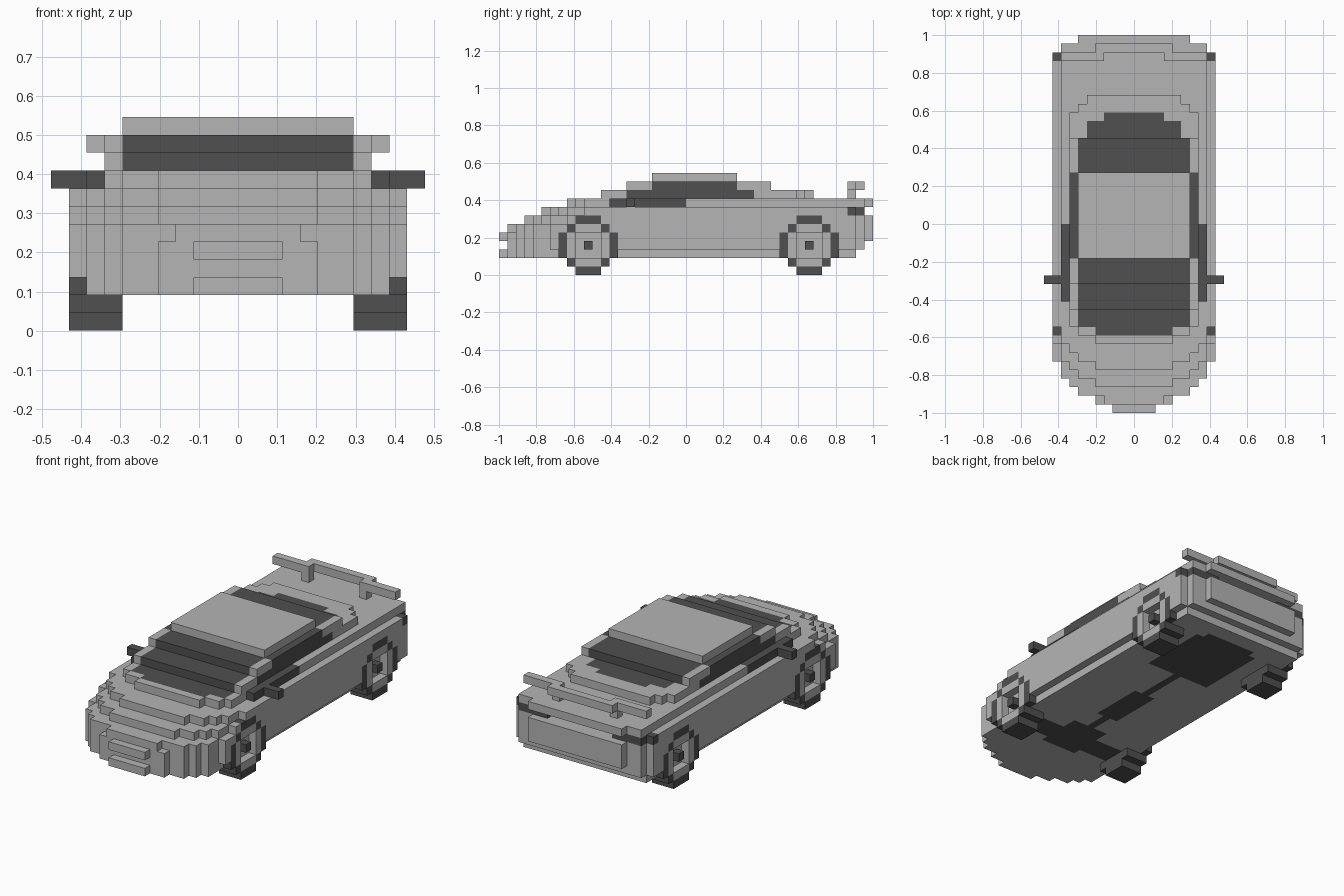
import bpy
import bmesh

cube = bpy.data.objects.get("Cube")
if cube:
    bpy.data.objects.remove(cube, do_unlink=True)

UNIT = 1 / 22          # edge of one block
cells = {}             # (x, y, z) block -> part name


def material(name, value):
    mat = bpy.data.materials.new(name)
    mat.use_nodes = True
    color = (value, value, value, 1)
    mat.diffuse_color = color
    bsdf = mat.node_tree.nodes["Principled BSDF"]
    bsdf.inputs["Base Color"].default_value = color
    bsdf.inputs["Roughness"].default_value = 0.8
    return mat


paint = material("light_grey_paint", 0.46)
dark = material("dark_grey", 0.08)


def fill(part, inner, outer, y0, y1, z0, z1):
    """Fill blocks on both sides, from column inner to outer (0 is the middle)."""
    for x in range(inner, outer + 1):
        for y in range(y0, y1):
            for z in range(z0, z1):
                for side in (x, -x):
                    cells[side, y, z] = part


# Body: layers with a stepped, rounded nose and tail
nose_steps = [4, 6, 7, 8, 8]
tail_steps = {21: 6, 20: 8}
#         z: (front, rear, widest column)
layers = {2: (-21, 20, 8), 3: (-21, 21, 9), 4: (-21, 22, 9), 5: (-21, 22, 9),
          6: (-19, 22, 9), 7: (-17, 20, 9), 8: (-14, 22, 8)}
for z, (front, rear, widest) in layers.items():
    for y in range(front, rear):
        row = y - front
        half = nose_steps[row] if row < len(nose_steps) else 9
        half = min(half, widest, tail_steps.get(y, 9))
        if z == 5 and row == 0:
            half = 3
        if z == 8 and row in (3, 4):
            half = 7
        fill("body", 0, half, y, y + 1, z, z + 1)

# Front bumper lips
fill("bumper_lips", 0, 2, -22, -21, 2, 3)
fill("bumper_lips", 0, 2, -22, -21, 4, 5)

# Cabin shell, pillars and roof
fill("cabin", 0, 7, -10, 13, 9, 10)
fill("cabin", 0, 6, 13, 14, 9, 10)
fill("cabin", 0, 5, 14, 15, 9, 10)
fill("cabin", 0, 7, -7, 10, 10, 11)
fill("roof", 0, 6, -4, 6, 11, 12)

# Windscreen
fill("windscreen", 0, 4, -13, -12, 8, 9)
fill("windscreen", 0, 6, -12, -10, 8, 9)
fill("windscreen", 0, 6, -10, -7, 9, 10)
fill("windscreen", 0, 6, -7, -4, 10, 11)

# Rear window
fill("rear_window", 0, 6, 6, 10, 10, 11)
fill("rear_window", 0, 5, 10, 12, 9, 10)
fill("rear_window", 0, 3, 12, 13, 9, 10)

# Side windows
fill("side_windows", 8, 8, -9, 0, 8, 9)
fill("side_windows", 7, 7, -7, 8, 9, 10)
fill("side_windows", 7, 7, -4, 6, 10, 11)

# Mirrors
fill("mirrors", 9, 10, -7, -6, 8, 9)

# Tail lights
fill("tail_lights", 5, 9, 19, 20, 7, 8)
fill("tail_lights", 5, 8, 20, 21, 7, 8)

# Spoiler on two posts
fill("spoiler_posts", 4, 4, 19, 20, 9, 10)
fill("spoiler", 0, 4, 20, 21, 10, 11)
fill("spoiler", 4, 8, 19, 20, 10, 11)

# Underbody: axle, engine block, gearbox, shaft and rear floor
fill("underbody", 0, 6, -13, -10, 2, 3)
fill("underbody", 0, 2, -14, -8, 2, 3)
fill("underbody", 0, 0, -8, 8, 2, 3)
fill("underbody", 0, 1, -5, 2, 2, 3)
fill("underbody", 0, 4, 8, 17, 2, 3)
fill("underbody", 0, 3, 17, 18, 2, 3)

# Wheels: T tyre, R rim, H hub, o recess, . left as it is
pattern = ["..TTT..",
           ".TRRRT.",
           "TRoooRT",
           "TRoHoRT",
           "TRoooRT",
           ".TRRRT.",
           "..TTT.."]
names = {"T": "tyres", "R": "rims", "H": "hubs"}
for start in (-15, 11):
    for z, line in enumerate(pattern):
        for column, mark in enumerate(line):
            y = start + column
            if mark == ".":
                continue
            if z < 2:
                fill("tyres", 7, 8, y, y + 1, z, z + 1)
            if mark == "o":
                for x in (-9, 9):
                    cells.pop((x, y, z), None)
            else:
                fill(names[mark], 9, 9, y, y + 1, z, z + 1)

dark_parts = {"windscreen", "rear_window", "side_windows", "mirrors",
              "tail_lights", "underbody", "tyres", "hubs"}


def build(part):
    """Make one object from the outer faces of a part's blocks."""
    bm = bmesh.new()
    for cell, owner in cells.items():
        if owner != part:
            continue
        for axis in range(3):
            for step in (-1, 1):
                neighbour = list(cell)
                neighbour[axis] += step
                if tuple(neighbour) in cells:
                    continue
                corners = []
                for u, v in ((0, 0), (1, 0), (1, 1), (0, 1)):
                    p = list(cell)
                    p[0] -= 0.5
                    p[axis] += step > 0
                    p[(axis + 1) % 3] += u
                    p[(axis + 2) % 3] += v
                    corners.append(bm.verts.new([c * UNIT for c in p]))
                bm.faces.new(corners if step > 0 else corners[::-1])
    bmesh.ops.remove_doubles(bm, verts=bm.verts[:], dist=UNIT / 100)
    mesh = bpy.data.meshes.new(part)
    bm.to_mesh(mesh)
    bm.free()
    mesh.materials.append(dark if part in dark_parts else paint)
    bpy.context.collection.objects.link(bpy.data.objects.new(part, mesh))


for part in sorted(set(cells.values())):
    build(part)
